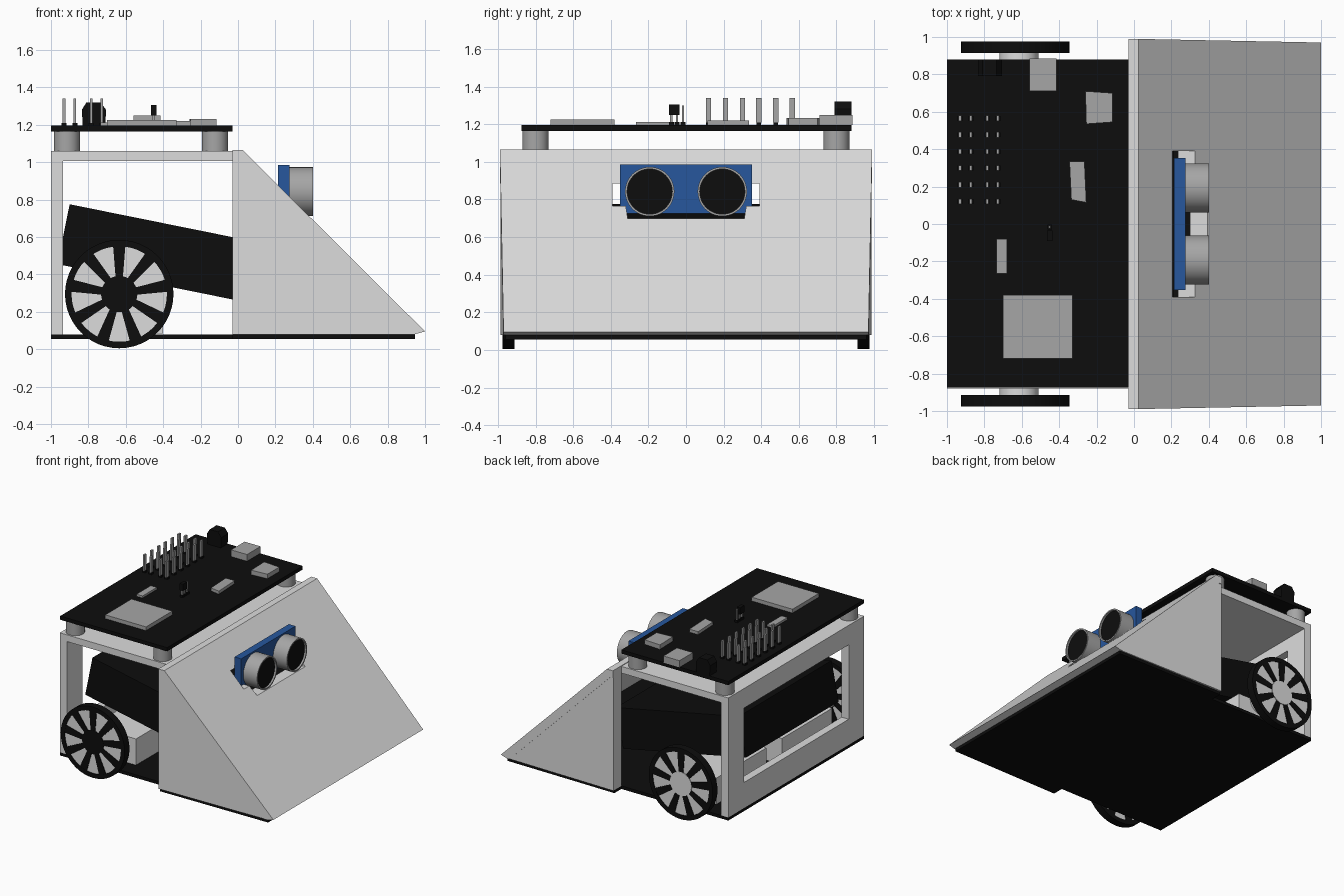
import bpy, bmesh, math
from mathutils import Vector

if "Cube" in bpy.data.objects:
    bpy.data.objects.remove(bpy.data.objects["Cube"])


def material(name, rgb):
    m = bpy.data.materials.new(name)
    m.diffuse_color = (*rgb, 1)
    m.use_nodes = True
    m.node_tree.nodes["Principled BSDF"].inputs["Base Color"].default_value = m.diffuse_color
    return m


LIGHT = material("light_grey", (0.72, 0.72, 0.72))
GREY = material("mid_grey", (0.38, 0.38, 0.38))
BLACK = material("black", (0.004, 0.004, 0.004))
BLUE = material("board_blue", (0.02, 0.095, 0.34))


def finish(name, bm, mat, smooth=False):
    bmesh.ops.recalc_face_normals(bm, faces=bm.faces)
    me = bpy.data.meshes.new(name)
    bm.to_mesh(me)
    bm.free()
    ob = bpy.data.objects.new(name, me)
    bpy.context.collection.objects.link(ob)
    me.materials.append(mat)
    if smooth:
        bpy.ops.object.select_all(action='DESELECT')
        ob.select_set(True)
        bpy.context.view_layer.objects.active = ob
        bpy.ops.object.shade_smooth_by_angle(angle=math.radians(35))
    return ob


def place(axis, u, v, w):
    return {'x': (w, u, v), 'y': (u, w, v), 'z': (u, v, w)}[axis]


def prism(name, pts, axis, a, b, mat, smooth=False):
    """Extrude a flat outline along an axis from a to b."""
    bm = bmesh.new()
    lo = [bm.verts.new(place(axis, u, v, a)) for u, v in pts]
    hi = [bm.verts.new(place(axis, u, v, b)) for u, v in pts]
    n = len(pts)
    bm.faces.new(lo)
    bm.faces.new(hi)
    for i in range(n):
        j = (i + 1) % n
        bm.faces.new((lo[i], lo[j], hi[j], hi[i]))
    return finish(name, bm, mat, smooth)


def box(name, x0, x1, y0, y1, z0, z1, mat):
    return prism(name, [(x0, y0), (x1, y0), (x1, y1), (x0, y1)], 'z', z0, z1, mat)


def circle(u, v, r, n):
    return [(u + r * math.cos(2 * math.pi * i / n), v + r * math.sin(2 * math.pi * i / n))
            for i in range(n)]


def cyl(name, u, v, r, axis, a, b, mat, n=40):
    return prism(name, circle(u, v, r, n), axis, a, b, mat, True)


def tube(name, u, v, r, ri, axis, a, b, mat, n=48):
    """Open ring with wall thickness."""
    bm = bmesh.new()
    loops = [[bm.verts.new(place(axis, p, q, w)) for p, q in circle(u, v, rad, n)]
             for rad, w in ((r, a), (r, b), (ri, b), (ri, a))]
    for k in range(4):
        l0, l1 = loops[k], loops[(k + 1) % 4]
        for i in range(n):
            j = (i + 1) % n
            bm.faces.new((l0[i], l0[j], l1[j], l1[i]))
    return finish(name, bm, mat, True)


def cut(target, cutter):
    mod = target.modifiers.new("cut", 'BOOLEAN')
    mod.object = cutter
    mod.solver = 'EXACT'
    bpy.context.view_layer.objects.active = target
    bpy.ops.object.modifier_apply(modifier=mod.name)
    bpy.data.objects.remove(cutter)


# Base plate, wider under the wedge
half = [(-1, 0.88), (-0.03, 0.88), (-0.03, 0.97), (0.945, 0.96)]
prism("base_plate", half + [(x, -y) for x, y in reversed(half)], 'z', 0.055, 0.08, BLACK)

# Rear frame with window, and top plate
rear = box("rear_frame", -1, -0.935, -0.88, 0.88, 0.08, 1.06, LIGHT)
cut(rear, box("window_cutter", -1.2, -0.8, -0.68, 0.68, 0.29, 0.9, LIGHT))
box("top_plate", -0.935, -0.03, -0.88, 0.88, 1.005, 1.06, LIGHT)

# Hollow front wedge: two side walls and a slotted slope
for s, tag in ((-1, "near"), (1, "far")):
    wall = prism("wedge_wall_" + tag, [(-0.03, 0.08), (0.93, 0.08), (-0.03, 1.04)],
                 'y', s * 0.88, s * 0.985, LIGHT)
    for v in wall.data.vertices:
        v.co.y *= 1 - 0.018 * max(v.co.x, 0)
slope = prism("slope", [(-0.03, 1.065), (0.025, 1.065), (1, 0.095), (0.945, 0.08), (0.92, 0.08),
                        (-0.005, 1.005), (-0.03, 1.005)], 'y', -0.99, 0.99, LIGHT)
for v in slope.data.vertices:
    v.co.y *= 1 - 0.02 * max(v.co.x, 0)
slot = [(0.31, 0.70), (0.32, 0.765), (0.39, 0.765), (0.39, 0.885)]
cut(slope, prism("slot_cutter", slot + [(-y, z) for y, z in reversed(slot)],
                 'x', 0.1, 0.6, LIGHT))

# Tilted battery pack
prism("battery_pack", [(-0.9, 0.775), (-0.965, 0.455), (0.15, 0.23), (0.215, 0.55)],
      'y', -0.6, 0.6, BLACK)

# Motors, axles and spoked wheels
WX, WZ, WR = -0.635, 0.295, 0.29
for s, tag in ((-1, "near"), (1, "far")):
    box("motor_" + tag, -0.8, -0.4, s * 0.1, s * 0.75, 0.085, 0.3, LIGHT)
    cyl("axle_" + tag, WX + 0.02, WZ, 0.105, 'y', s * 0.74, s * 0.92, LIGHT)
    y0, y1 = sorted((s * 0.913, s * 0.975))
    tube("tyre_" + tag, WX, WZ, WR, 0.255, 'y', y0, y1, BLACK)
    cyl("wheel_disc_" + tag, WX, WZ, 0.257, 'y', y0 + 0.006, y1 - 0.006, LIGHT)
    for i in range(9):
        a = math.pi / 2 + i * 2 * math.pi / 9
        d, t = Vector((math.cos(a), math.sin(a))), Vector((-math.sin(a), math.cos(a)))
        c = Vector((WX, WZ))
        pts = [c + d * r + t * w for r, w in
               ((0.07, 0.018), (0.26, 0.033), (0.26, -0.033), (0.07, -0.018))]
        prism("spoke_%s_%d" % (tag, i), pts, 'y', y0 + 0.001, y1 - 0.001, BLACK)
    cyl("hub_" + tag, WX, WZ, 0.097, 'y', y0, y1, BLACK if s < 0 else LIGHT)

# Circuit board on standoffs
box("circuit_board", -1, -0.03, -0.875, 0.88, 1.165, 1.195, BLACK)
for x in (-0.915, -0.123):
    for y in (-0.8, 0.8):
        cyl("standoff", x, y, 0.07, 'z', 1.06, 1.165, GREY)

# Board components
B = 1.195
box("main_chip", -0.7, -0.33, -0.72, -0.38, B, 1.226, GREY)
box("small_chip", -0.735, -0.68, -0.265, -0.08, B, 1.212, GREY)
prism("angled_chip", [(-0.335, 0.13), (-0.255, 0.115), (-0.265, 0.335), (-0.345, 0.335)],
      'z', B, 1.22, GREY)
prism("square_chip", [(-0.255, 0.535), (-0.115, 0.545), (-0.115, 0.7), (-0.26, 0.71)],
      'z', B, 1.232, GREY)
box("port", -0.56, -0.415, 0.71, 0.885, B, 1.25, GREY)
prism("power_jack", [(-0.83, B), (-0.71, B), (-0.705, 1.28), (-0.735, 1.32), (-0.81, 1.32),
                     (-0.835, 1.28)], 'y', 0.79, 0.88, BLACK)

# Pin header
for x in (-0.93, -0.872, -0.785, -0.728):
    for y in (0.12, 0.21, 0.3, 0.387, 0.477, 0.565):
        box("pin_foot", x - 0.013, x + 0.013, y - 0.013, y + 0.013, B, 1.21, BLACK)
        box("pin", x - 0.007, x + 0.007, y - 0.014, y + 0.014, 1.21, 1.34, GREY)

# Jumper
for y in (-0.078, -0.048, -0.016):
    box("jumper_pin", -0.456, -0.446, y - 0.006, y + 0.006, B, 1.3, GREY)
    box("jumper_foot", -0.463, -0.439, y - 0.013, y + 0.013, B, 1.213, BLACK)
box("jumper_cap", -0.466, -0.436, -0.09, -0.035, 1.25, 1.306, BLACK)

# Distance sensor
box("sensor_board", 0.215, 0.275, -0.352, 0.352, 0.725, 0.985, BLUE)
for y in (-0.193, 0.193):
    tube("sensor_can", y, 0.842, 0.131, 0.12, 'x', 0.27, 0.4, GREY)
    cyl("sensor_mesh", y, 0.842, 0.121, 'x', 0.27, 0.385, BLACK)
